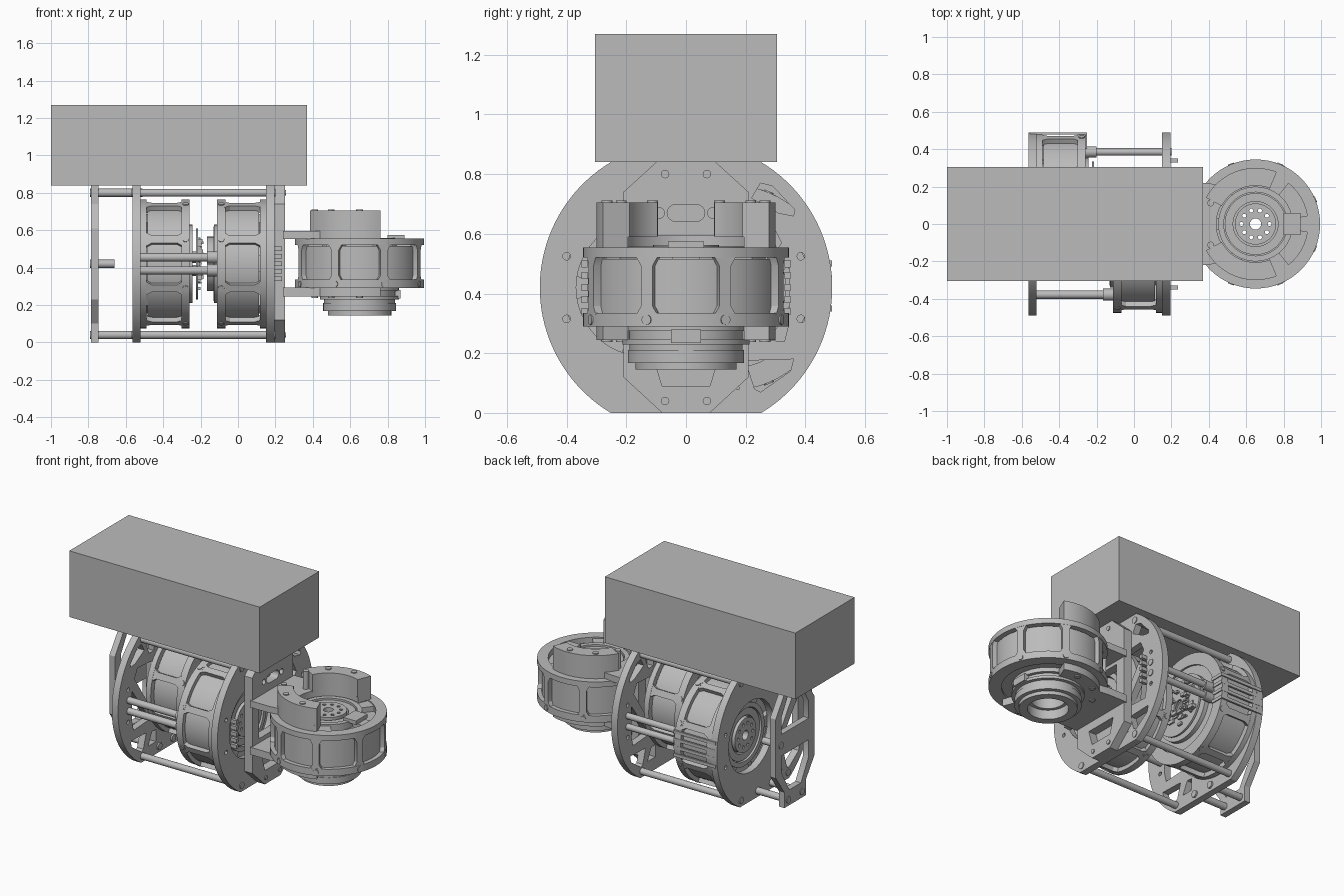
import bpy, bmesh, random
from math import sin, cos, pi, radians
from mathutils import Matrix, Vector

random.seed(4)
cube = bpy.data.objects.get("Cube")
if cube:
    bpy.data.objects.remove(cube)

grey = bpy.data.materials.new("plain_grey")
grey.use_nodes = True
grey.diffuse_color = (0.5, 0.5, 0.5, 1)
bsdf = next(n for n in grey.node_tree.nodes if n.type == 'BSDF_PRINCIPLED')
bsdf.inputs["Base Color"].default_value = (0.5, 0.5, 0.5, 1)

ID = Matrix.Identity(4)
# Maps a (y, z) drawing extruded along x into the world
ALONG_X = Matrix(((0, 0, 1, 0), (1, 0, 0, 0), (0, 1, 0, 0), (0, 0, 0, 1)))
FLIP = Matrix.Rotation(pi, 4, 'X')


def finish(name, bm, matrix=ID):
    bmesh.ops.remove_doubles(bm, verts=bm.verts, dist=1e-5)
    bmesh.ops.recalc_face_normals(bm, faces=bm.faces)
    me = bpy.data.meshes.new(name)
    bm.to_mesh(me)
    bm.free()
    for p in me.polygons:
        p.use_smooth = True
    me.set_sharp_from_angle(angle=radians(30))
    me.materials.append(grey)
    ob = bpy.data.objects.new(name, me)
    ob.matrix_world = matrix
    bpy.context.collection.objects.link(ob)
    return ob


def prism(name, loops, t0, t1, matrix=ID):
    """Extrude an outline with holes from t0 to t1."""
    cu = bpy.data.curves.new(name + "_outline", 'CURVE')
    cu.dimensions, cu.fill_mode, cu.extrude = '2D', 'BOTH', (t1 - t0) / 2
    for pts in loops:
        sp = cu.splines.new('POLY')
        sp.points.add(len(pts) - 1)
        for p, (a, b) in zip(sp.points, pts):
            p.co = (a, b, 0, 1)
        sp.use_cyclic_u = True
    tmp = bpy.data.objects.new(name + "_outline", cu)
    bpy.context.collection.objects.link(tmp)
    dg = bpy.context.evaluated_depsgraph_get()
    me = bpy.data.meshes.new_from_object(tmp.evaluated_get(dg))
    bm = bmesh.new()
    bm.from_mesh(me)
    bpy.data.objects.remove(tmp)
    bpy.data.meshes.remove(me)
    bmesh.ops.translate(bm, verts=bm.verts, vec=(0, 0, (t0 + t1) / 2))
    return finish(name, bm, matrix)


def arc(r, a0, a1, c=(0, 0), n=24):
    return [(c[0] + r * cos(radians(a0 + (a1 - a0) * i / n)),
             c[1] + r * sin(radians(a0 + (a1 - a0) * i / n))) for i in range(n + 1)]


def circ(r, c=(0, 0), n=48):
    return arc(r, 0, 360, c, n)[:-1]


def sector(r0, r1, a0, a1, n=12):
    return arc(r1, a0, a1, n=n) + arc(r0, a1, a0, n=n)


def mirror(pts, s):
    return [(s * a, b) for a, b in pts]


def box(bm, lo, hi):
    lo, hi = Vector(lo), Vector(hi)
    m = Matrix.Translation((lo + hi) / 2) @ Matrix.Diagonal((*(hi - lo), 1))
    bmesh.ops.create_cube(bm, size=1, matrix=m)


def rod(name, r, y, z, x0, x1):
    prism(name, [circ(r, (y, z), 20)], x0, x1, ALONG_X)


def motor(name, m):
    """Caged motor, flange face at 0 and hub face at 0.265 of its own axis."""
    R, H = 0.345, 0.265
    prism(name + "_flange_rim", [circ(R, n=64), circ(0.27)], 0, 0.045, m)
    prism(name + "_hub_rim", [circ(R, n=64), circ(0.28)], H - 0.035, H, m)
    # Pillars flaring into the rims
    bm = bmesh.new()
    half = [(0.11, 0.04), (0.06, 0.068), (0.06, 0.202), (0.11, 0.232)]
    ring = half + [(-a, z) for a, z in reversed(half)]
    for k in range(8):
        a0 = pi / 8 + k * pi / 4
        outer, inner = [[bm.verts.new((r * cos(a0 + a), r * sin(a0 + a), z)) for a, z in ring]
                        for r in (R, R - 0.035)]
        bm.faces.new(outer)
        bm.faces.new(inner[::-1])
        for i in range(8):
            j = (i + 1) % 8
            bm.faces.new((outer[i], inner[i], inner[j], outer[j]))
        # Radial bolt on the rim below each pillar
        turn = Matrix.Rotation(a0, 4, 'Z') @ Matrix.Translation((R - 0.005, 0, 0.022))
        bmesh.ops.create_cone(bm, cap_ends=True, segments=12, radius1=0.017, radius2=0.017,
                              depth=0.018, matrix=turn @ Matrix.Rotation(pi / 2, 4, 'Y'))
    finish(name + "_pillars", bm, m)
    prism(name + "_drum", [circ(0.318, n=64), circ(0.09)], 0.012, 0.225, m)
    # Stepped hub with spokes and a bolt circle
    for k in range(6):
        prism(name + "_spoke", [sector(0.18, 0.285, k * 60 - 9, k * 60 + 9)], 0.22, 0.258, m)
    prism(name + "_hub_ring", [circ(0.2), circ(0.17)], 0.22, 0.268, m)
    prism(name + "_hub_step", [circ(0.165), circ(0.12)], 0.22, 0.258, m)
    holes = [circ(0.011, p, 10) for p in circ(0.075, n=10)]
    prism(name + "_hub_cap", [circ(0.11), circ(0.03, n=20)] + holes, 0.22, 0.272, m)
    prism(name + "_flange_ring", [circ(0.21), circ(0.1)], -0.015, 0.02, m)


# Large block on top
bm = bmesh.new()
box(bm, (-1, -0.305, 0.84), (0.37, 0.305, 1.27))
finish("top_block", bm)

# Round side plates, flat at top and bottom, with fan-shaped windows
fan_windows = [
    [(0.22, 0.72), (0.25, 0.77), (0.29, 0.76), (0.365, 0.68), (0.36, 0.66), (0.31, 0.67)],
    [(0.2, 0.175), (0.36, 0.18), (0.35, 0.14), (0.25, 0.07), (0.23, 0.08)],
    [(0.16, 0.25), (0.33, 0.24), (0.345, 0.3), (0.345, 0.5)],
    [(0.14, 0.3), (0.32, 0.57), (0.29, 0.63), (0.14, 0.62)],
    [(0.12, 0.68), (0.17, 0.68), (0.2, 0.75), (0.12, 0.76)],
    [(0.1, 0.08), (0.18, 0.08), (0.14, 0.16), (0.1, 0.16)]]
C = (0, 0.42)
outline = arc(0.49, -59, 59, C, 40) + arc(0.49, 121, 239, C, 40)
for name, s, x0, x1 in (("inner_side_plate", -1, -0.565, -0.52), ("outer_side_plate", 1, 0.15, 0.195)):
    loops = [outline, circ(0.23, (-0.138 * s, 0.42))]
    loops += [mirror(w, s) for w in fan_windows]
    loops += [circ(0.013, (s * 0.385, z), 12) for z in (0.315, 0.525)]
    loops += [circ(0.013, (-s * 0.4, z), 12) for z in (0.315, 0.525)]
    prism(name, loops, x0, x1, ALONG_X)

# Back bearing plate
half = [(0.11, 0), (0.11, 0.1), (0.2, 0.23), (0.2, 0.61), (0.11, 0.74), (0.11, 0.84)]
windows = [[(-0.06, 0.1), (0.06, 0.1), (0.14, 0.24), (0.14, 0.35), (-0.14, 0.35), (-0.14, 0.24)]]
windows.append([(a, 0.84 - b) for a, b in windows[0]])
prism("back_plate", [half + mirror(half[::-1], -1)] + windows, -0.785, -0.745, ALONG_X)
rod("back_stub", 0.022, 0.145, 0.42, -0.79, -0.66)

# Tie rods
for z in (0.04, 0.8):
    for y in (-0.24, 0.24):
        rod("plate_tie_rod", 0.021, y, z, -0.57, 0.2)
    for y in (-0.07, 0.07):
        rod("back_tie_rod", 0.022, y, z, -0.79, -0.51)
        rod("bracket_bolt", 0.014, y, z, 0.19, 0.256)
for z in (0.385, 0.455):
    rod("front_rod", 0.022, -0.378, z, -0.53, -0.11)
    rod("front_rod_collar", 0.032, -0.378, z, -0.165, -0.1)
    rod("rear_rod", 0.02, 0.385, z, -0.26, 0.2)
    rod("rear_rod_collar", 0.03, 0.385, z, -0.265, -0.2)

# Three motors
place = Matrix.Translation
m1 = place((-0.258, 0.145, 0.42)) @ ALONG_X @ FLIP
m2 = place((-0.112, -0.13, 0.42)) @ ALONG_X
m3 = place((0.65, 0, 0.29))
for name, m in (("inner_motor", m1), ("outer_motor", m2), ("output_motor", m3)):
    motor(name, m)
prism("outer_motor_collar", [circ(0.145), circ(0.09)], -0.055, 0, m2)
prism("outer_motor_step", [circ(0.2), circ(0.1)], -0.02, 0, m2)

# Circuit board with small chips on the inner motor
prism("circuit_board", [circ(0.19), circ(0.04)], -0.045, -0.033, m1)
bm = bmesh.new()
for i in range(45):
    r, a = random.uniform(0.05, 0.16), random.uniform(0, 2 * pi)
    x, y, w = r * cos(a), r * sin(a), random.uniform(0.008, 0.022)
    box(bm, (x - w, y - w / 2, -random.uniform(0.052, 0.075)), (x + w, y + w / 2, -0.04))
finish("board_chips", bm, m1)

# Wire clips round the inner motor
bm = bmesh.new()
for z in (0.35, 0.4, 0.45, 0.5):
    box(bm, (-0.555, 0.478, z - 0.01), (-0.255, 0.49, z + 0.01))
    box(bm, (-0.265, 0.4, z - 0.01), (-0.252, 0.49, z + 0.01))
finish("wire_clips", bm)

# Bracket plate carrying the output motor
half = [(0.08, 0), (0.21, 0.12), (0.21, 0.74), (0.1, 0.84)]
slot = arc(0.028, -90, 90, (0.035, 0.67), 8) + arc(0.028, 90, 270, (-0.035, 0.67), 8)
cuts = [slot, circ(0.018, (-0.09, 0.67), 14), circ(0.018, (0.09, 0.67), 14),
        [(-0.14, 0.32), (0.14, 0.32), (0.14, 0.53), (-0.14, 0.53)],
        [(-0.08, 0.09), (0.08, 0.09), (0.11, 0.19), (-0.11, 0.19)]]
prism("bracket_plate", [half + mirror(half[::-1], -1)] + cuts, 0.195, 0.25, ALONG_X)
bm = bmesh.new()
for z in (0.34, 0.38, 0.42, 0.46, 0.5):
    for s in (-1, 1):
        box(bm, (0.19, s * 0.34 - 0.01, z - 0.012), (0.235, s * 0.34 + 0.01, z + 0.012))
finish("edge_connectors", bm)

# Forked arms above and below the output motor
fork = arc(0.3, 68, 135, n=20) + [(-0.27, 0.22), (-0.41, 0.22), (-0.41, -0.22), (-0.27, -0.22)]
fork += arc(0.3, 225, 292, n=20) + arc(0.21, 292, 68, n=40)
prism("upper_fork", [fork], 0.262, 0.305, m3)
prism("lower_fork", [fork], -0.045, 0.003, m3)
for a in (68, 208):
    prism("raised_fork_block", [sector(0.205, 0.3, a, a + 84, 24)], 0.3, 0.415, m3)
for a in (90, 125, 155, 205, 235, 270):
    c = (0.265 * cos(radians(a)), 0.265 * sin(radians(a)))
    prism("fork_bolt", [circ(0.018, c, 16)], 0.3, 0.421, m3)
    prism("lower_fork_bolt", [circ(0.018, c, 16)], -0.052, 0, m3)

# Stepped output flange below the output motor
for name, r, bore, z0, z1 in (("output_neck", 0.19, 0.1, -0.085, 0), ("output_lip", 0.212, 0.1, -0.06, -0.042),
                              ("output_disc", 0.195, 0.12, -0.122, -0.08), ("output_end_ring", 0.17, 0.12, -0.145, -0.12)):
    prism(name, [circ(r), circ(bore)], z0, z1, m3)
bm = bmesh.new()
box(bm, (0.84, -0.05, 0.235), (0.87, 0.05, 0.28))
box(bm, (0.8, -0.06, 0.55), (0.89, 0.06, 0.575))
finish("output_connectors", bm)
